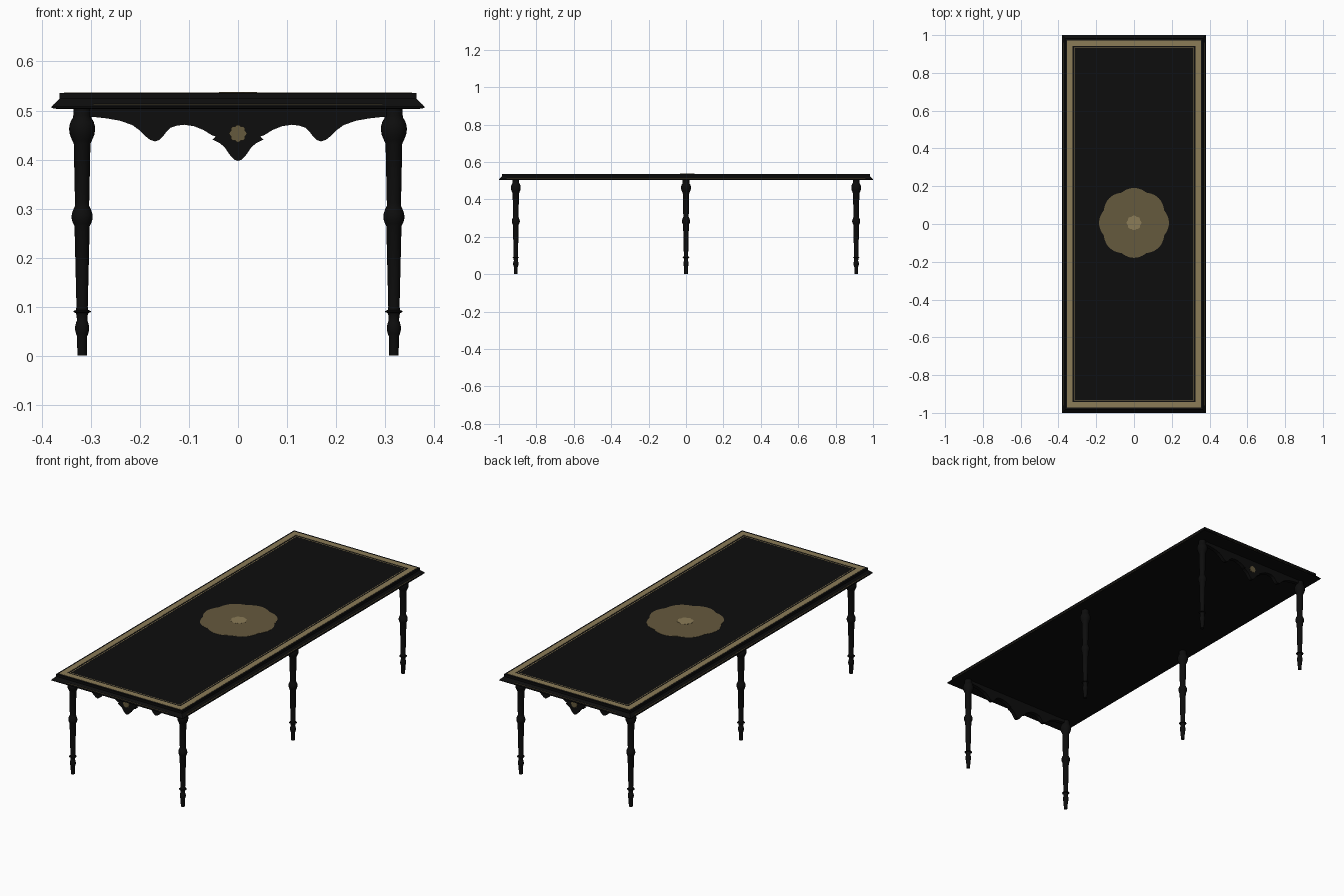
import bpy, bmesh, math

if "Cube" in bpy.data.objects:
    bpy.data.objects.remove(bpy.data.objects["Cube"])

def material(name, rgb):
    m = bpy.data.materials.new(name)
    m.diffuse_color = (*rgb, 1)
    m.use_nodes = True
    m.node_tree.nodes["Principled BSDF"].inputs["Base Color"].default_value = m.diffuse_color
    return m

BLACK = material("black_lacquer", (0.004, 0.004, 0.004))
GOLD = material("pale_gold", (0.26, 0.20, 0.095))
DARK_GOLD = material("dull_gold", (0.13, 0.10, 0.047))

def finish(name, bm, mat, smooth=False):
    bmesh.ops.recalc_face_normals(bm, faces=bm.faces)
    me = bpy.data.meshes.new(name)
    bm.to_mesh(me)
    bm.free()
    me.materials.append(mat)
    ob = bpy.data.objects.new(name, me)
    bpy.context.collection.objects.link(ob)
    if smooth:
        bpy.ops.object.select_all(action='DESELECT')
        ob.select_set(True)
        bpy.context.view_layer.objects.active = ob
        bpy.ops.object.shade_smooth_by_angle(angle=math.radians(40))
    return ob

def loft(rings, closed=False):
    """Skin rings of points; cap the ends, or join last to first."""
    bm = bmesh.new()
    rows = [[bm.verts.new(p) for p in r] for r in rings]
    n = len(rows[0])
    pairs = list(zip(rows, rows[1:])) + ([(rows[-1], rows[0])] if closed else [])
    for a, b in pairs:
        for i in range(n):
            j = (i + 1) % n
            bm.faces.new((a[i], a[j], b[j], b[i]))
    if not closed:
        bm.faces.new(rows[0])
        bm.faces.new(rows[-1])
    return bm

def rect(x, y, z):
    return [(-x, -y, z), (x, -y, z), (x, y, z), (-x, y, z)]

def circle(r, z, n=24):
    return [(r * math.cos(2 * math.pi * i / n), r * math.sin(2 * math.pi * i / n), z) for i in range(n)]

# table top: flared moulding with an upright upper edge
finish("table_top", loft([rect(0.368, 0.987, 0.503), rect(0.38, 1.0, 0.505), rect(0.38, 1.0, 0.508),
                          rect(0.364, 0.983, 0.524), rect(0.364, 0.983, 0.536)]), BLACK)

# inlaid borders on the top: wide band and a fine line inside it
def border(name, x, y, w, z0, z1):
    finish(name, loft([rect(x, y, z0), rect(x, y, z1), rect(x - w, y - w, z1), rect(x - w, y - w, z0)],
                      closed=True), GOLD)

border("top_border_band", 0.355, 0.972, 0.029, 0.5355, 0.537)
border("top_border_line", 0.318, 0.935, 0.004, 0.5355, 0.5366)

# fine gold lines on the moulding, stopping short of the corners
def bar(name, cx, cy, hx, hy):
    finish(name, loft([[(cx + sx * hx, cy + sy * hy, z) for sx, sy in ((-1, -1), (1, -1), (1, 1), (-1, 1))]
                       for z in (0.5105, 0.5135)]), GOLD)

for s, side in ((-1, "front"), (1, "back")):
    bar(side + "_edge_line", 0, s * 0.9935, 0.295, 0.0022)
for s, side in ((-1, "left"), (1, "right")):
    bar(side + "_edge_line", s * 0.3745, 0, 0.0022, 0.96)

# scalloped medallion with a round centre
def scallop(r, wave, lobes, z, n=96):
    pts = []
    for i in range(n):
        a = 2 * math.pi * i / n
        q = r + wave * abs(math.cos(lobes * a / 2))
        pts.append((q * math.cos(a), q * math.sin(a), z))
    return pts

med = finish("top_medallion", loft([scallop(0.173, 0.012, 8, z) for z in (0.5355, 0.537)]), DARK_GOLD)
med.location.y = 0.006
cen = finish("medallion_centre", loft([scallop(0.034, 0.005, 8, z) for z in (0.5355, 0.538)]), GOLD)
cen.location.y = 0.006

# turned legs (radius, height)
LEG = [(0.0095, 0), (0.0105, 0.04), (0.0125, 0.045), (0.014, 0.051), (0.014, 0.06), (0.0125, 0.067),
       (0.0105, 0.072), (0.0115, 0.083), (0.013, 0.087), (0.018, 0.089), (0.018, 0.091), (0.0125, 0.093),
       (0.0115, 0.1), (0.0155, 0.264), (0.0185, 0.27), (0.021, 0.278), (0.0215, 0.284), (0.0205, 0.291),
       (0.0175, 0.299), (0.0145, 0.305), (0.0145, 0.312), (0.017, 0.432), (0.021, 0.441), (0.025, 0.451),
       (0.0265, 0.461), (0.026, 0.469), (0.0235, 0.477), (0.019, 0.485), (0.018, 0.49), (0.018, 0.506)]
for y, row in ((-0.91, "front"), (0, "middle"), (0.91, "back")):
    for x, side in ((-0.318, "left"), (0.318, "right")):
        leg = finish(f"{row}_{side}_leg", loft([circle(r, z) for r, z in LEG]), BLACK, True)
        leg.location = (x, y, 0)

# scalloped aprons at both ends, mirrored half outline, with a gold rosette
HALF = [(0.31, 0.505), (0.31, 0.486), (0.295, 0.487), (0.268, 0.484), (0.24, 0.479), (0.215, 0.470),
        (0.2, 0.459), (0.188, 0.447), (0.179, 0.440), (0.169, 0.437), (0.16, 0.440), (0.153, 0.447),
        (0.146, 0.457), (0.137, 0.465), (0.125, 0.469), (0.11, 0.471), (0.09, 0.468), (0.07, 0.460),
        (0.054, 0.450), (0.045, 0.447), (0.052, 0.441), (0.038, 0.434), (0.027, 0.425), (0.017, 0.410),
        (0.008, 0.400)]
OUTLINE = HALF + [(0, 0.397)] + [(-x, z) for x, z in reversed(HALF)]
for s, end in ((-1, "front"), (1, "back")):
    y = s * 0.91
    finish(end + "_apron", loft([[(x, y + d, z) for x, z in OUTLINE] for d in (-0.01, 0.01)]), BLACK)
    finish(end + "_rosette", loft([[(px, y + s * d, 0.453 + py) for px, py, _ in scallop(0.015, 0.003, 8, 0)]
                                   for d in (0.009, 0.014)]), DARK_GOLD)
